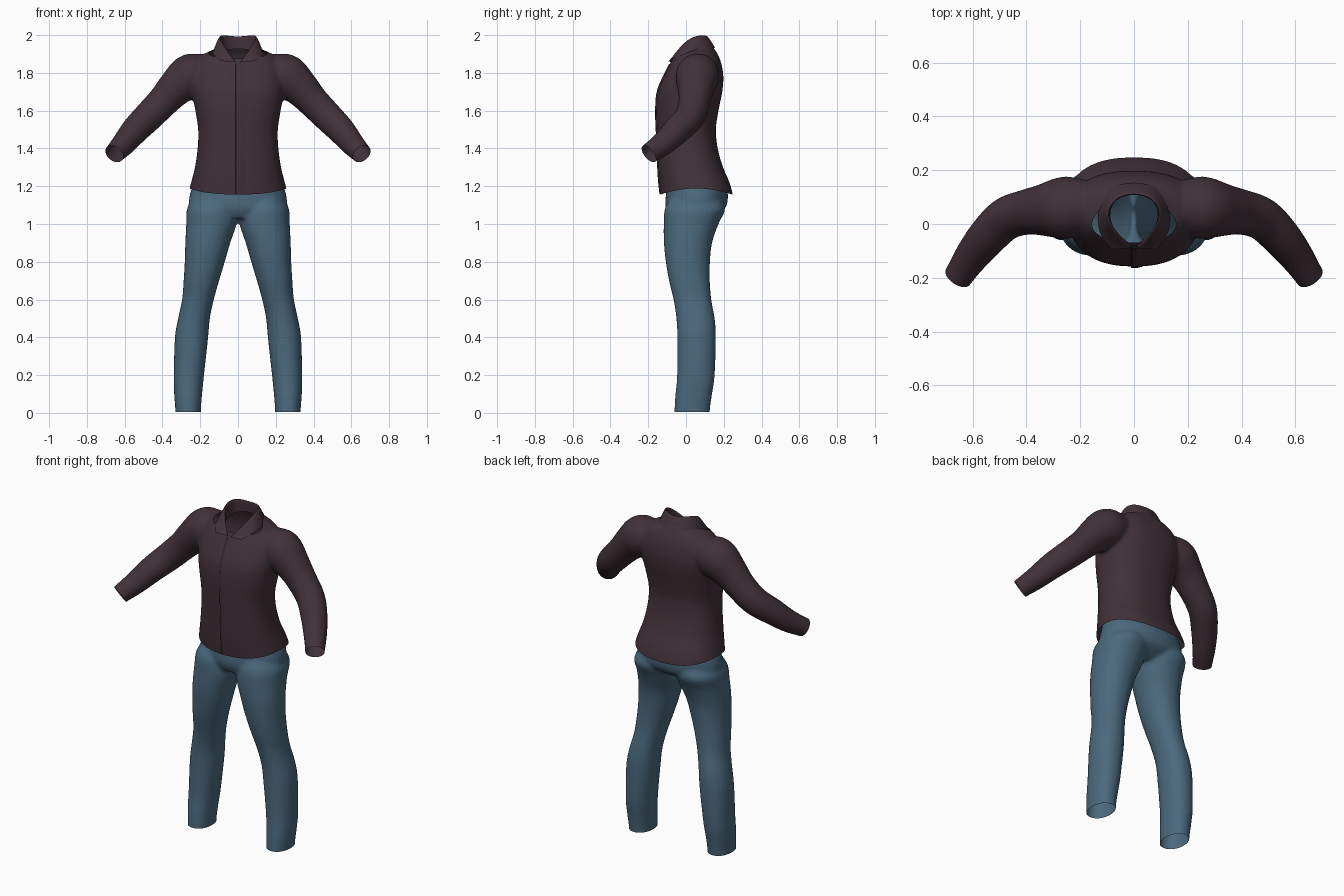
import bpy, bmesh, math
from mathutils import Vector
from mathutils.bvhtree import BVHTree

if "Cube" in bpy.data.objects:
    bpy.data.objects.remove(bpy.data.objects["Cube"])


def material(name, rgb):
    m = bpy.data.materials.new(name)
    m.diffuse_color = (*rgb, 1)
    m.use_nodes = True
    m.node_tree.nodes["Principled BSDF"].inputs["Base Color"].default_value = m.diffuse_color
    return m


PLUM = material("plum_cloth", (0.054, 0.031, 0.041))
DENIM = material("blue_denim", (0.070, 0.142, 0.208))


def smooth_rows(rows, steps=4):
    """Catmull-Rom sampling through rows of numbers."""
    out = []
    for i in range(len(rows) - 1):
        p0, p1 = rows[max(i - 1, 0)], rows[i]
        p2, p3 = rows[i + 1], rows[min(i + 2, len(rows) - 1)]
        for s in range(steps):
            t = s / steps
            out.append([0.5 * (2 * b + (c - a) * t + (2 * a - 5 * b + 4 * c - d) * t * t
                               + (3 * b - a - 3 * c + d) * t ** 3)
                        for a, b, c, d in zip(p0, p1, p2, p3)])
    out.append(list(rows[-1]))
    return out


def skin(bm, rings):
    """Closed solid through a list of rings."""
    vs = [[bm.verts.new(p) for p in r] for r in rings]
    n = len(vs[0])
    faces = [bm.faces.new((a[i], a[(i + 1) % n], b[(i + 1) % n], b[i]))
             for a, b in zip(vs, vs[1:]) for i in range(n)]
    faces += [bm.faces.new(vs[0][::-1]), bm.faces.new(vs[-1])]
    bmesh.ops.recalc_face_normals(bm, faces=faces)


def column(bm, rows, side=1, power=2.0, n=40):
    """Upright form; rows are height, centre x, half width, front y, back y."""
    rings = []
    for z, cx, rx, yf, yb in smooth_rows(rows):
        ring = []
        for k in range(n):
            a = 2 * math.pi * k / n
            c, s = math.cos(a), math.sin(a)
            ex = math.copysign(abs(c) ** (2 / power), c)
            ey = math.copysign(abs(s) ** (2 / power), s)
            ring.append((side * cx + rx * ex, (yf + yb) / 2 + (yb - yf) / 2 * ey, z))
        rings.append(ring)
    skin(bm, rings)


def tube(bm, rows, side, n=28):
    """Round sleeve along a path; rows are x, y, z, radius."""
    pts = [(Vector((side * x, y, z)), r) for x, y, z, r in smooth_rows(rows)]
    rings = []
    for i, (p, r) in enumerate(pts):
        t = (pts[min(i + 1, len(pts) - 1)][0] - pts[max(i - 1, 0)][0]).normalized()
        u = t.cross(Vector((0, 0, 1))).normalized()
        v = t.cross(u)
        rings.append([p + r * (math.cos(2 * math.pi * k / n) * u + math.sin(2 * math.pi * k / n) * v)
                      for k in range(n)])
    skin(bm, rings)


def add_object(name, bm, mat):
    me = bpy.data.meshes.new(name)
    bm.to_mesh(me)
    bm.free()
    me.materials.append(mat)
    ob = bpy.data.objects.new(name, me)
    bpy.context.collection.objects.link(ob)
    for p in me.polygons:
        p.use_smooth = True
    return ob


def fuse(ob, cuts, mat, soften=5):
    """Blend overlapping solids into one cloth surface and open its ends."""
    mod = ob.modifiers.new("blend", 'REMESH')
    mod.mode = 'VOXEL'
    mod.voxel_size = 0.011
    sm = ob.modifiers.new("soften", 'SMOOTH')
    sm.iterations = soften
    sm.factor = 0.5
    dg = bpy.context.evaluated_depsgraph_get()
    me = bpy.data.meshes.new_from_object(ob.evaluated_get(dg))
    ob.modifiers.clear()
    bm = bmesh.new()
    bm.from_mesh(me)
    for co, no in cuts:
        bmesh.ops.bisect_plane(bm, geom=bm.verts[:] + bm.edges[:] + bm.faces[:],
                               plane_co=co, plane_no=no, clear_outer=True)
    bm.to_mesh(me)
    bm.free()
    me.materials.clear()
    me.materials.append(mat)
    for p in me.polygons:
        p.use_smooth = True
        p.material_index = 0
    ob.data = me


# trousers: pelvis and two legs
pelvis = [(1.30, 0, .225, -.085, .17), (1.20, 0, .243, -.10, .212), (1.14, 0, .258, -.108, .222),
          (1.08, 0, .255, -.108, .205), (1.03, 0, .19, -.085, .13)]
leg = [(1.14, .13, .10, -.08, .18), (1.08, .138, .132, -.112, .208), (1.0, .141, .133, -.118, .172),
       (.9, .16, .119, -.117, .138), (.8, .176, .106, -.107, .127), (.7, .194, .094, -.09, .126),
       (.6, .212, .084, -.066, .134), (.5, .233, .084, -.051, .152), (.4, .246, .088, -.046, .158),
       (.2, .260, .080, -.047, .152), (.1, .264, .074, -.056, .138), (.02, .264, .068, -.061, .127),
       (-.05, .264, .068, -.062, .125)]
bm = bmesh.new()
column(bm, pelvis, power=2.1)
for s in (-1, 1):
    column(bm, leg, s, 2.15)
trousers = add_object("trousers", bm, DENIM)
fuse(trousers, [((0, 0, 1.21), (0, 0, 1)), ((0, 0, .006), (0, 0, -1))], DENIM)

# shirt: torso and two sleeves
torso = [(1.10, 0, .262, -.13, .255), (1.17, 0, .256, -.135, .248), (1.23, 0, .243, -.142, .228),
         (1.3, 0, .228, -.147, .196), (1.4, 0, .214, -.151, .168), (1.5, 0, .211, -.155, .158),
         (1.6, 0, .226, -.158, .172), (1.7, 0, .243, -.150, .192), (1.78, 0, .245, -.118, .198),
         (1.85, 0, .225, -.083, .187), (1.9, 0, .18, -.058, .168), (1.935, 0, .112, -.04, .145),
         (1.99, 0, .095, -.03, .135)]
sleeve = [(.13, .065, 1.82, .08), (.20, .065, 1.80, .105), (.26, .06, 1.78, .116), (.335, .052, 1.715, .097),
          (.395, .045, 1.65, .085), (.475, .02, 1.568, .080), (.545, -.047, 1.497, .074),
          (.605, -.122, 1.425, .064), (.655, -.197, 1.372, .054), (.69, -.25, 1.333, .053)]
bm = bmesh.new()
column(bm, torso, power=2.4)
cuts = [((0, 0, 1.17), (0, 0, -1)), ((0, .13, 1.955), (0, -.39, 1))]
for s in (-1, 1):
    tube(bm, sleeve, s)
    cuts.append(((s * .655, -.197, 1.372), (s * .45, -.67, -.52)))
shirt = add_object("shirt", bm, PLUM)
fuse(shirt, cuts, PLUM)

# curved hem, higher at the hips
for v in shirt.data.vertices:
    if v.co.z < 1.3 and abs(v.co.x) < .35:
        v.co.z += (1.3 - v.co.z) / .13 * (.018 - .032 * ((v.co.y - .055) / .19) ** 2)

# button placket laid on the chest
bm = bmesh.new()
bm.from_mesh(shirt.data)
tree = BVHTree.FromBMesh(bm)
bm.free()
bm = bmesh.new()
rows = []
for i in range(36):
    z = 1.158 + .69 * i / 35
    row = []
    for x, lift in ((-.012, .001), (-.011, .006), (.012, .006), (.034, .001)):
        hit = tree.ray_cast(Vector((x, -1, z)), Vector((0, 1, 0)))[0]
        if hit and hit.y < 0:
            row.append(bm.verts.new((x, hit.y - lift, z)))
    if len(row) == 4:
        rows.append(row)
for a, b in zip(rows, rows[1:]):
    for k in range(3):
        bm.faces.new((a[k], a[k + 1], b[k + 1], b[k]))
add_object("placket", bm, PLUM)

# folded collar: stand, fold and outer leaf, mirrored about the back
stand = [(0, .118, 1.93), (.075, .095, 1.92), (.097, .03, 1.905), (.068, -.035, 1.88), (.004, -.082, 1.835)]
fold = [(0, .112, 1.992), (.07, .095, 2.004), (.098, .04, 2.0), (.078, -.018, 1.955), (.012, -.078, 1.86)]
fold_out = [(x * 1.12, .04 + (y - .04) * 1.14, z) for x, y, z in fold]
leaf = [(0, .162, 1.935), (.1, .137, 1.93), (.143, .04, 1.912), (.128, -.045, 1.89), (.085, -.092, 1.862)]
bm = bmesh.new()
grid = []
for line in (stand, fold, fold_out, leaf):
    full = [(-x, y, z) for x, y, z in line[:0:-1]] + line
    grid.append([bm.verts.new(p) for p in full])
for a, b in zip(grid, grid[1:]):
    for k in range(len(a) - 1):
        bm.faces.new((a[k], a[k + 1], b[k + 1], b[k]))
bmesh.ops.recalc_face_normals(bm, faces=bm.faces[:])
collar = add_object("collar", bm, PLUM)
sub = collar.modifiers.new("round", 'SUBSURF')
sub.levels = sub.render_levels = 2
sub.boundary_smooth = 'PRESERVE_CORNERS'
